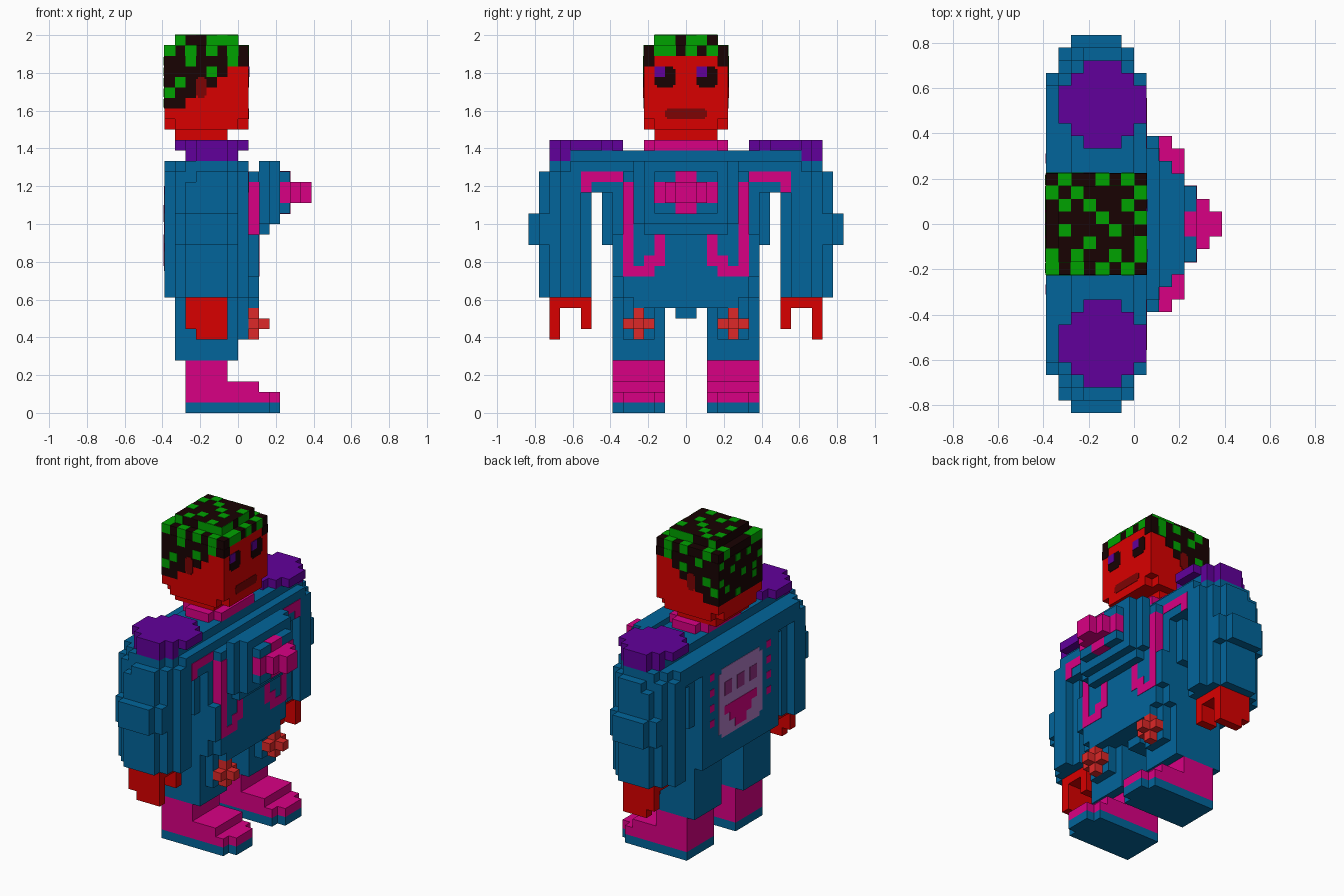
import bpy
import bmesh

U = 1 / 18  # one block of the model

cube = bpy.data.objects.get("Cube")
if cube:
    bpy.data.objects.remove(cube, do_unlink=True)


def material(name, rgb):
    lin = [(c / 255 / 12.92) if c < 11 else ((c / 255 + 0.055) / 1.055) ** 2.4 for c in rgb]
    m = bpy.data.materials.new(name)
    m.use_nodes = True
    m.diffuse_color = (*lin, 1)
    m.node_tree.nodes["Principled BSDF"].inputs["Base Color"].default_value = (*lin, 1)
    return m


BLUE = material("suit blue", (2, 101, 155))
PURPLE = material("purple", (97, 0, 155))
PINK = material("pink", (217, 0, 132))
RED = material("skin red", (217, 0, 0))
GREEN = material("hair green", (0, 162, 0))
DARK = material("hair dark", (24, 2, 2))
MAROON = material("maroon", (125, 3, 3))
CORAL = material("coral", (222, 40, 40))
MAUVE = material("screen mauve", (176, 124, 198))
PLUM = material("plum", (145, 48, 132))


def part(name, mat, boxes):
    """One object made of blocks (x0, x1, y0, y1, z0, z1) in block units."""
    bm = bmesh.new()
    for x0, x1, y0, y1, z0, z1 in boxes:
        vs = bmesh.ops.create_cube(bm, size=1)["verts"]
        for v in vs:
            v.co.x = (x1 if v.co.x > 0 else x0) * U
            v.co.y = (y1 if v.co.y > 0 else y0) * U
            v.co.z = (z1 if v.co.z > 0 else z0) * U
    me = bpy.data.meshes.new(name)
    bm.to_mesh(me)
    bm.free()
    me.materials.append(mat)
    bpy.context.collection.objects.link(bpy.data.objects.new(name, me))


def pair(name, mat, boxes):
    """The same blocks on both sides of the body."""
    part("left_" + name, mat, boxes)
    part("right_" + name, mat, [(a, b, -d, -c, e, f) for a, b, c, d, e, f in boxes])


# Torso: hips, belly, chest and shoulders
part("torso", BLUE, [
    (-7, 1, -7, 7, 11, 24), (-6, 0, -8, 8, 16, 22),
    (-6, 1, -10, 10, 21, 22), (-7, 1, -11, 11, 22, 24),
    (-5, 0, -11, 11, 24, 25),
])
part("belly", BLUE, [(1, 2, -7, 7, 13, 17), (1, 2, -6, 6, 11, 13), (0, 2, -5, 5, 10, 11)])
part("pelvis", BLUE, [(-5, 1, -2, 2, 10, 11), (-4, 0, -1, 1, 9, 10)])
part("chest_plate", BLUE, [
    (1, 2, -5, 5, 17, 22), (1, 2, -6, 6, 22, 23),
    (2, 3, -5, 5, 18, 24), (2, 3, -4, 4, 17, 18), (3, 4, -4, 4, 18, 24),
    (4, 4.96, -3, 3, 19, 23),
])
part("chest_emblem", PINK, [
    (4, 5, -3.04, 3.04, 20, 22), (4, 5, -1, 1, 18.96, 23.04),
    (5, 6, -2, 2, 20, 22), (6, 7, -1, 1, 20, 22),
])

# Pink piping on the chest and belly
P = 0.05
pair("piping", PINK, [
    (1, 1 + P, 6, 10, 22, 23), (1, 1 + P, 9, 10, 21, 22),
    (1, 2 + P, 5, 6, 17, 22), (2, 2 + P, 5, 6, 13, 17),
    (2, 2 + P, 3, 5, 13, 14), (2, 2 + P, 3, 4, 14, 15), (2, 2 + P, 2, 3, 14, 17),
])

# Arms with a rounded section and a wider band at the elbow
pair("arm", BLUE, [
    (-6, 0, 9, 10, 11, 23), (-7, 1, 10, 12, 11, 23), (-6, 0, 12, 13, 11, 23),
    (-5, -1, 13, 14, 11, 22), (-4, -1, 13, 14, 22, 23), (-6, 0, 11, 12, 23, 24),
    (-5, -1, 12, 13, 23, 24),
])
pair("elbow_band", BLUE, [(-6, 0, 12, 14, 16, 19), (-5, -1, 14, 15, 16, 19)])
pair("shoulder_pad", PURPLE, [
    (-4, -1, 6, 13, 25, 26), (-5, 0, 7, 12, 25, 26), (-6, 1, 8, 11, 25, 26),
    (-5, 0, 11, 12, 24, 25), (-4, -1, 12, 13, 24, 25),
])
pair("hand", RED, [
    (-5, -1, 9, 13, 10, 11), (-5, -1, 12, 13, 8, 10), (-4, -1, 12, 13, 7, 8),
    (-3, -1, 9, 10, 8, 10),
])

# Legs, knee patches, socks and shoes
pair("leg", BLUE, [(-6, 0, 2, 7, 5, 11), (0, 1, 3, 6, 7, 11)])
pair("knee_cross", CORAL, [(1, 2, 4, 5, 7, 10), (1, 2, 3, 6, 8, 9), (2, 3, 4, 5, 8, 9)])
pair("sock", PINK, [
    (-5, -1, 2, 7, 1, 5), (-1, 2, 2, 7, 1, 3), (2, 3, 2, 7, 1, 2), (3, 4, 3, 6, 1, 2),
])
pair("sole", BLUE, [(-5, 3, 2, 7, 0, 1), (3, 4, 3, 6, 0, 1)])

# Neck and head
part("collar", PINK, [(-4, -1, -4, 4, 25, 26), (-5, 0, -3, 3, 25, 26)])
part("neck", RED, [(-6, -1, -3, 3, 26, 27)])
part("head", RED, [(-7, 1, -4, 4, 28, 34), (-6, 0, -4, 4, 27, 28), (-7, 1, -3, 3, 27, 28)])
E = 0.04
pair("eye", DARK, [(1, 1 + E, 1, 3, 31.25, 32.75), (1, 1 + E, 1.25, 2.75, 31, 33)])
part("iris", PURPLE, [(1, 1 + 2 * E, y, y + 1, 32, 33) for y in (-3, 1)])
part("mouth", MAROON, [(1, 1 + E, -2, 2, 28.2, 28.8), (1, 1 + E, -1.8, 1.8, 28, 29)])

# Hair cap, and thin hair on the sides and back of the head
part("hair_cap", DARK, [(-7, 1, -4, 4, 34, 35), (-6, 0, -3, 3, 35, 36)])
part("hair_back", DARK, [(-7 - E, -7, -4, 4, 29, 34)])
pair("hair_side", DARK, [
    (-7, 1 + E, 4, 4 + E, 33, 34), (-7, -1, 4, 4 + E, 32, 33), (-7, -2, 4, 4 + E, 31, 32),
    (-7, -4, 4, 4 + E, 30, 31), (-7, -5, 4, 4 + E, 29, 30), (1, 1 + E, 3, 4 + E, 33, 34),
])
pair("sideburn", MAROON, [(-4, -3, 4, 4 + 2 * E, 30.25, 31.8), (-3.8, -3.2, 4, 4 + 2 * E, 30, 32)])

# Green flecks on the hair: rim blocks and top plates, one row per block from +y to -y
TOP = ["DGDDGDGD", "GDGDDDDG", "DGDGDDGD", "DDDDGDDG",
       "DGDDDGDD", "DDDGDDDG", "GDGDDGDG", "GDGDGDGD"]
flecks = []
for r, row in enumerate(TOP):
    for c, ch in enumerate(row):
        x, y = c - 7, 3 - r
        if ch == "G" and (r in (0, 7) or c in (0, 7)):
            flecks.append((x - E, x + 1 + E, y - E, y + 1 + E, 34, 35 + E))
        elif ch == "G":
            flecks.append((x, x + 1, y, y + 1, 36, 36 + E))
part("top_flecks", GREEN, flecks)
part("crown_flecks", GREEN, [(0, E, a, b, 35, 36) for a, b in ((-3, -1), (0, 2))])
pair("crown_side_flecks", GREEN, [(a, b, 3, 3 + E, 35, 36) for a, b in ((-6, -5), (-3, 0))])
pair("side_flecks", GREEN, [(x, x + 1, 4, 4 + 2 * E, z, z + 1) for x, z in
                            ((-5, 33), (-1, 33), (-3, 32), (-6, 31), (-7, 30))])
part("back_flecks", GREEN, [(-7 - 2 * E, -7, y + 0.1, y + 0.9, z + 0.1, z + 0.9) for y, z in
                            ((-4, 32), (-3, 30), (-2, 33), (-1, 31), (0, 29),
                             (0, 33), (1, 32), (2, 30), (3, 33), (-3, 31), (3, 31))])

# Back screen with a simple face, and a column of lights on each side
X = -7
part("screen", MAUVE, [(X - E, X, -4, 4, 14, 21), (X - E, X, -3.5, 3.5, 13.5, 21.5)])
part("screen_eyes", PLUM, [(X - 2 * E, X, y - 0.65, y + 0.65, 18.2, 19.8) for y in (-2.3, 0, 2.3)])
part("screen_mouth", PINK, [
    (X - 2 * E, X, -3, 3, 16, 17), (X - 2 * E, X, -2, 2, 15, 16), (X - 2 * E, X, -1, 1, 14, 15),
])
pair("back_lights", PINK, [(X - E, X, 4.8, 5.6, z - 0.4, z + 0.4)
                           for z in (21.2, 19.4, 17.6, 15.8)])
